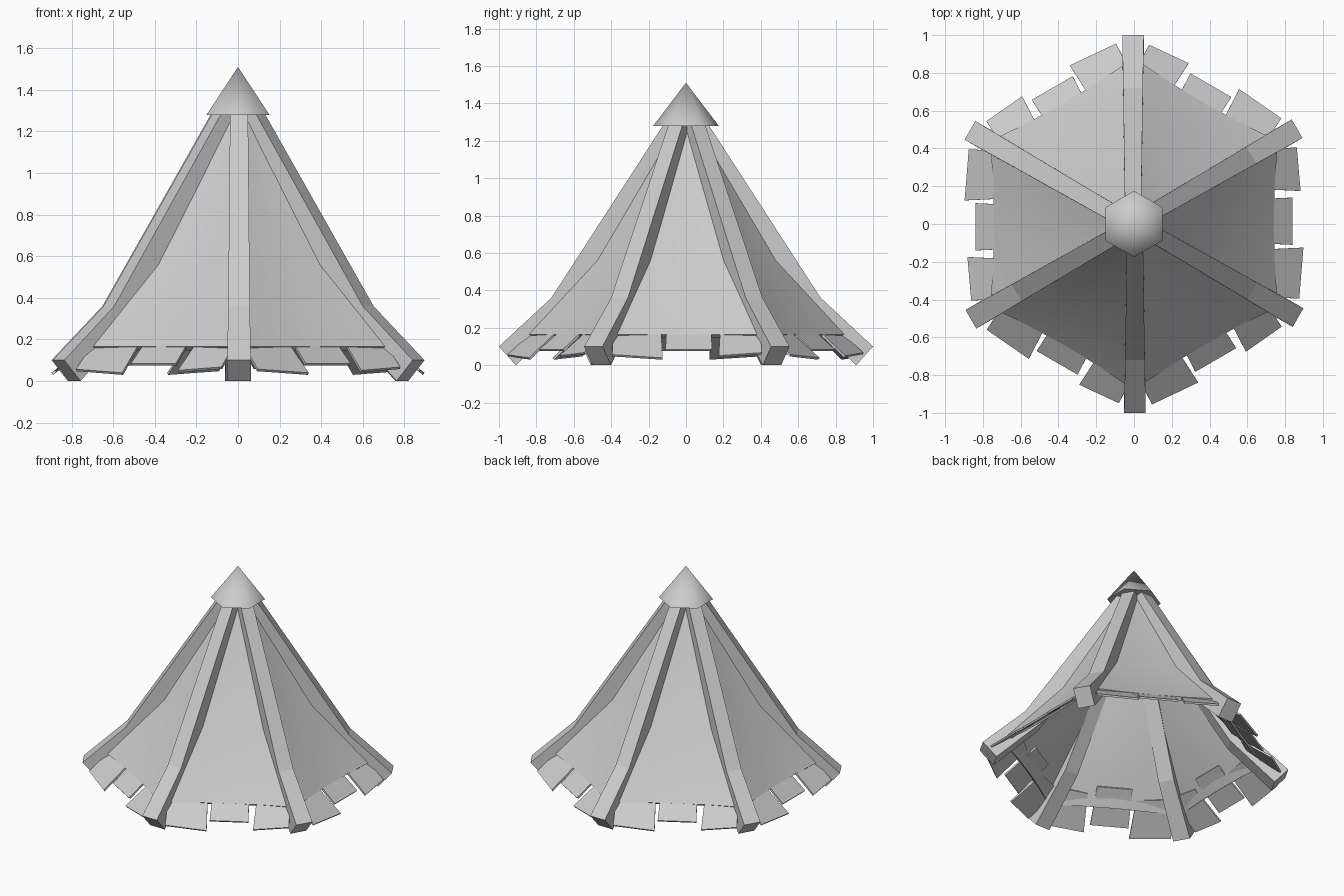
import bpy, bmesh, math
from mathutils import Matrix

if "Cube" in bpy.data.objects:
    bpy.data.objects.remove(bpy.data.objects["Cube"])


def make(name, verts, faces, angle=0.0, smooth=False):
    me = bpy.data.meshes.new(name)
    me.from_pydata(verts, [], faces)
    bm = bmesh.new()
    bm.from_mesh(me)
    bmesh.ops.recalc_face_normals(bm, faces=bm.faces)
    for f in bm.faces:
        f.smooth = smooth
    bm.to_mesh(me)
    bm.free()
    me.transform(Matrix.Rotation(angle, 4, 'Z'))
    ob = bpy.data.objects.new(name, me)
    bpy.context.collection.objects.link(ob)
    return ob


# In each sector: x is radial, y is tangential, then rotated into place
def rib(name, angle):
    # stations: outer r, outer z, inner r, inner z, half width
    stations = [(1.0, 0.10, 0.91, 0.0, 0.057),
                (0.72, 0.36, 0.62, 0.28, 0.052),
                (0.105, 1.31, 0.0, 1.24, 0.043)]
    verts, faces = [], []
    for ro, zo, ri, zi, w in stations:
        a, b = 0.005 - w, 0.005 + w
        verts += [(ro, a, zo), (ro, b, zo), (ri, b, zi), (ri, a, zi)]
    for s in (0, 4):
        for k in range(4):
            n = (k + 1) % 4
            faces.append((s + k, s + n, s + n + 4, s + k + 4))
    faces += [(0, 1, 2, 3), (8, 9, 10, 11)]
    make(name, verts, faces, angle)


def panel(name, angle):
    # rows: corner radius, height, inward sag at the middle
    rows = [(0.075, 1.29, 0.0), (0.51, 0.56, 0.012), (0.88, 0.165, 0.022)]
    cols = [-1, -0.5, 0, 0.5, 1]
    n = len(cols)
    verts = [(r * math.cos(math.pi / 6) - sag * (1 - c * c), c * r / 2, z)
             for r, z, sag in rows for c in cols]
    faces = [(i * n + j, i * n + j + 1, (i + 1) * n + j + 1, (i + 1) * n + j)
             for i in range(len(rows) - 1) for j in range(n - 1)]
    # inner skin and closing rim
    m = len(verts)
    verts += [(x - 0.022, y, z - 0.018) for x, y, z in verts]
    faces += [tuple(m + k for k in reversed(f)) for f in faces]
    last = (len(rows) - 1) * n
    faces += [(last + j, last + j + 1, m + last + j + 1, m + last + j)
              for j in range(n - 1)]
    ob = make(name, verts, faces, angle, True)
    bpy.context.view_layer.objects.active = ob
    ob.select_set(True)
    bpy.ops.object.shade_smooth_by_angle(angle=math.radians(35))
    ob.select_set(False)


def tile(name, angle, y0, y1, tip0, tip1):
    # thin sloping slab poking through the bottom of the panel
    def z(u):
        return 0.085 - 0.8 * (u - 0.84)
    top = [(tip0, y0), (tip1, y1), (tip1 - 0.21, y1 - 0.01), (tip0 - 0.21, y0 + 0.01)]
    verts = [(u, v, z(u)) for u, v in top]
    verts += [(u - 0.008, v, z(u) - 0.01) for u, v in top]
    faces = [(0, 1, 2, 3), (7, 6, 5, 4)]
    faces += [(k, (k + 1) % 4, (k + 1) % 4 + 4, k + 4) for k in range(4)]
    make(name, verts, faces, angle)


TILES = [(-0.395, -0.125, 0.875, 0.897),
         (-0.11, 0.14, 0.84, 0.84),
         (0.175, 0.405, 0.882, 0.862)]

for i in range(6):
    a = i * math.pi / 3
    rib(f"roof_rib_{i + 1}", a + math.pi / 6)
    panel(f"roof_panel_{i + 1}", a)
    for j, t in enumerate(TILES):
        tile(f"eave_tile_{i + 1}_{j + 1}", a, *t)

# Hexagonal cap on top
ring = [(0.175 * math.cos(math.pi / 6 + k * math.pi / 3),
         0.175 * math.sin(math.pi / 6 + k * math.pi / 3), 1.28) for k in range(6)]
cap = make("roof_cap", ring + [(0, 0, 1.51)],
           [(k, (k + 1) % 6, 6) for k in range(6)] + [tuple(range(6))], 0, True)
bpy.context.view_layer.objects.active = cap
cap.select_set(True)
bpy.ops.object.shade_smooth_by_angle(angle=math.radians(60))
cap.select_set(False)
